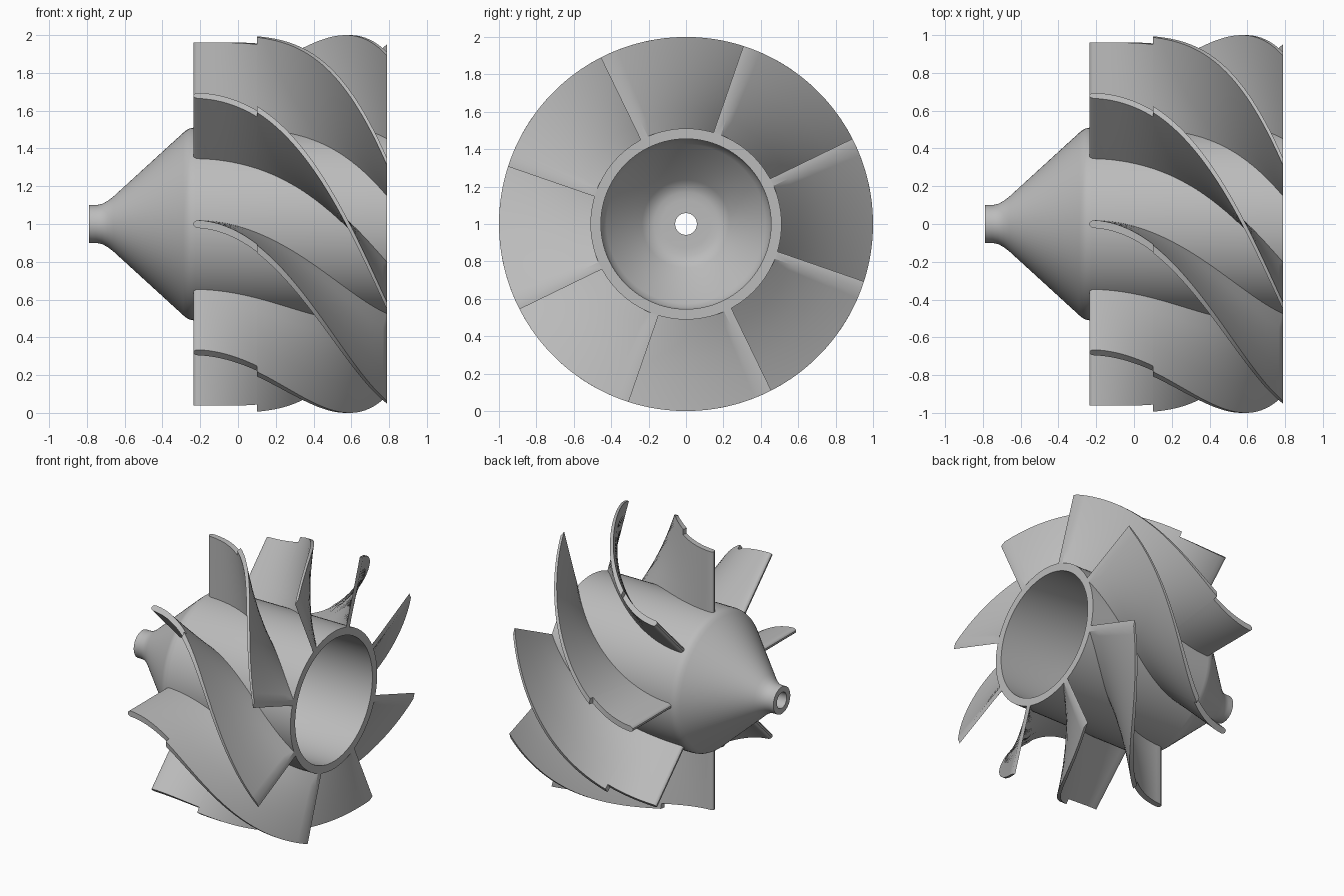
import bpy, bmesh, math
from mathutils import Matrix

if "Cube" in bpy.data.objects:
    bpy.data.objects.remove(bpy.data.objects["Cube"], do_unlink=True)

# Single cast-metal colour
metal = bpy.data.materials.new("grey_metal")
metal.use_nodes = True
grey = (0.5, 0.5, 0.5, 1)
metal.diffuse_color = grey
metal.node_tree.nodes["Principled BSDF"].inputs["Base Color"].default_value = grey

AXIS_Z = 1.0
FRONT, BACK, STEP = -0.235, 0.79, 0.1
HALF = 0.021


def finish(name, bm, angle):
    bmesh.ops.recalc_face_normals(bm, faces=bm.faces)
    mesh = bpy.data.meshes.new(name)
    bm.to_mesh(mesh)
    bm.free()
    mesh.materials.append(metal)
    obj = bpy.data.objects.new(name, mesh)
    bpy.context.collection.objects.link(obj)
    bpy.ops.object.select_all(action='DESELECT')
    obj.select_set(True)
    bpy.context.view_layer.objects.active = obj
    bpy.ops.object.shade_smooth_by_angle(angle=math.radians(angle))
    return obj


# Hollow hub: closed (x, radius) wall profile turned about the x axis
profile = [(-0.79, 0.1), (-0.75, 0.1), (-0.72, 0.106), (-0.69, 0.122), (-0.66, 0.145),
           (-0.29, 0.483), (-0.27, 0.499), (-0.25, 0.508), (-0.225, 0.511),
           (0.79, 0.511), (0.79, 0.455), (-0.2, 0.455), (-0.23, 0.447), (-0.26, 0.425),
           (-0.46, 0.235), (-0.485, 0.205), (-0.497, 0.17), (-0.5, 0.13),
           (-0.5, 0.058), (-0.79, 0.058)]
bm = bmesh.new()
ring = [bm.verts.new((x, 0, AXIS_Z + r)) for x, r in profile]
edges = [bm.edges.new((a, b)) for a, b in zip(ring, ring[1:] + ring[:1])]
bmesh.ops.spin(bm, geom=ring + edges, cent=(0, 0, AXIS_Z), axis=(1, 0, 0),
               angle=math.tau, steps=96, use_merge=True)
bmesh.ops.remove_doubles(bm, verts=bm.verts, dist=0.0005)
finish("hub", bm, 30)


def blade_section(bm, x):
    """Thin radial slice of a blade whose sweep grows with distance squared."""
    t = x - FRONT
    sweep = math.radians(67.5) * t * t
    nose = min(t / 0.025, 1)
    half = HALF * max(0.3, math.sqrt(1 - (1 - nose) ** 2))
    tip = 1.0 if x > STEP else 0.962
    radii = [0.485, 0.6, 0.72, 0.84, 0.96, tip]
    points = [(r, 1) for r in radii] + [(r, -1) for r in reversed(radii)]
    loop = []
    for r, side in points:
        a = sweep + side * math.asin(half / r)
        loop.append(bm.verts.new((x, r * math.cos(a), AXIS_Z + r * math.sin(a))))
    return loop


# Eight swept blades, each with a small step in its outer edge
stations = [FRONT + d for d in (0, 0.003, 0.008, 0.015, 0.025)]
stations += [FRONT + 0.025 + (STEP - FRONT - 0.025) * i / 10 for i in range(1, 10)]
stations += [STEP, STEP + 0.0005]
stations += [STEP + (BACK - STEP) * i / 30 for i in range(1, 31)]

for k in range(8):
    bm = bmesh.new()
    loops = [blade_section(bm, x) for x in stations]
    for a, b in zip(loops, loops[1:]):
        n = len(a)
        for i in range(n):
            j = (i + 1) % n
            bm.faces.new((a[i], a[j], b[j], b[i]))
    # End caps as strips between the two sides
    for cap in (loops[0], loops[-1]):
        n = len(cap)
        for i in range(n // 2 - 1):
            bm.faces.new((cap[i], cap[i + 1], cap[n - 2 - i], cap[n - 1 - i]))
    bmesh.ops.rotate(bm, verts=bm.verts, cent=(0, 0, AXIS_Z),
                     matrix=Matrix.Rotation(k * math.pi / 4, 3, 'X'))
    finish(f"blade_{k + 1}", bm, 35)
